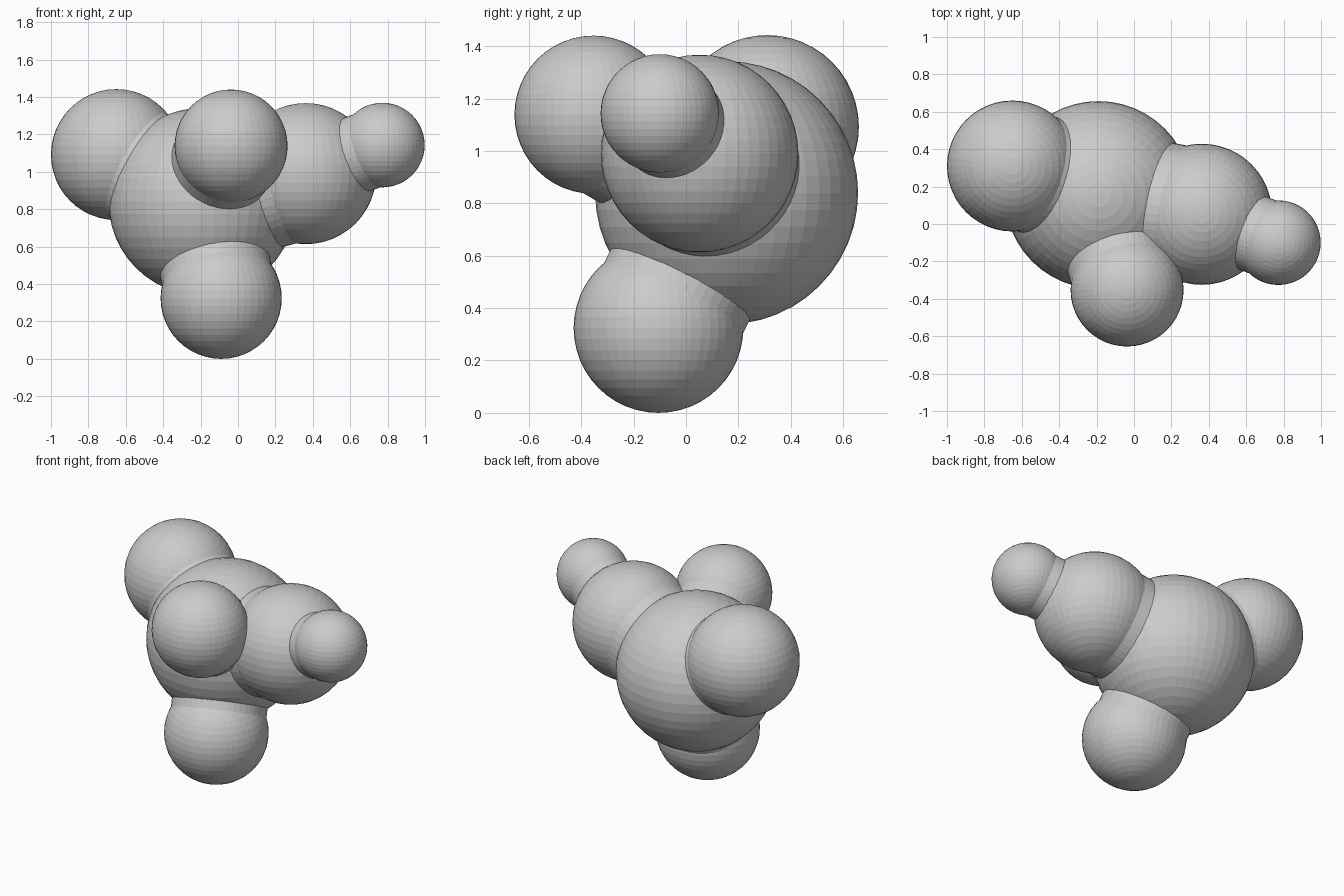
import bpy
from mathutils import Vector

if "Cube" in bpy.data.objects:
    bpy.data.objects.remove(bpy.data.objects["Cube"])

# name: (centre, radius)
BALLS = {
    "main_ball": ((-0.19, 0.155, 0.84), 0.502),
    "left_ball": ((-0.65, 0.31, 1.092), 0.35),
    "front_ball": ((-0.037, -0.353, 1.138), 0.302),
    "bottom_ball": ((-0.09, -0.105, 0.324), 0.324),
    "right_ball": ((0.362, 0.052, 0.99), 0.377),
    "tip_ball": ((0.772, -0.10, 1.143), 0.226),
}
# child ball joined to its parent by a short collar
JOINTS = [
    ("main_ball", "left_ball"),
    ("main_ball", "front_ball"),
    ("main_ball", "bottom_ball"),
    ("main_ball", "right_ball"),
    ("right_ball", "tip_ball"),
]


def ball(name):
    centre, radius = BALLS[name]
    bpy.ops.mesh.primitive_uv_sphere_add(
        segments=48, ring_count=24, radius=radius, location=centre)
    bpy.context.object.name = name
    return bpy.context.object


def collar(parent, child):
    a, b = Vector(BALLS[parent][0]), Vector(BALLS[child][0])
    axis = b - a
    bpy.ops.mesh.primitive_cylinder_add(
        vertices=48, radius=BALLS[child][1] * 0.92, depth=axis.length,
        location=(a + b) / 2, rotation=axis.to_track_quat('Z', 'Y').to_euler())
    bpy.context.object.name = child + "_collar"
    return bpy.context.object


# all balls and collars
body = ball("main_ball")
parts = []
for parent, child in JOINTS:
    parts += [collar(parent, child), ball(child)]

# fuse into one solid
for part in parts:
    mod = body.modifiers.new(part.name, 'BOOLEAN')
    mod.operation = 'UNION'
    mod.solver = 'EXACT'
    mod.object = part
bpy.context.view_layer.objects.active = body
for mod in list(body.modifiers):
    bpy.ops.object.modifier_apply(modifier=mod.name)
for part in parts:
    bpy.data.objects.remove(part, do_unlink=True)
body.name = "ball_cluster"
